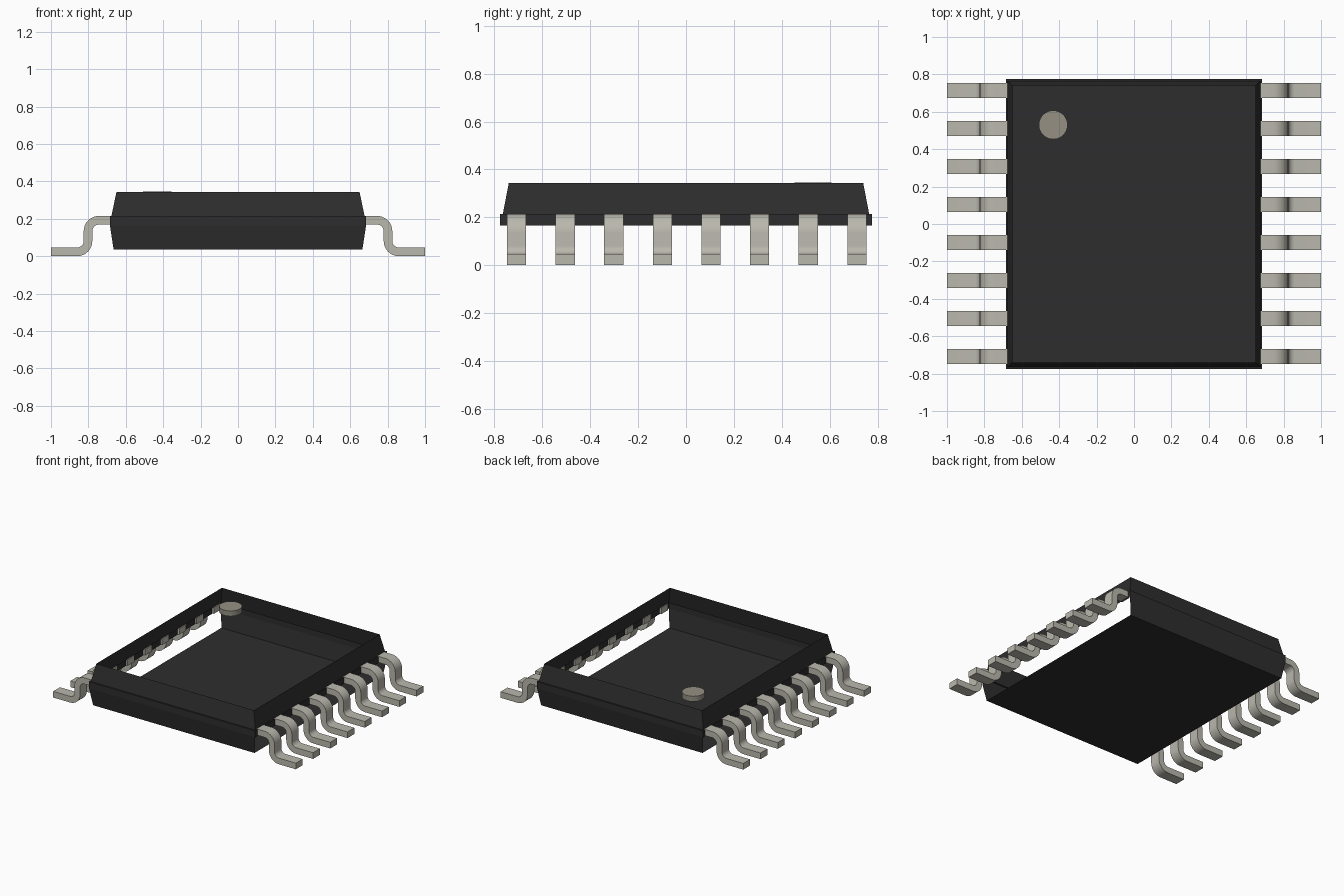
import bpy
import bmesh
from math import cos, sin, radians

cube = bpy.data.objects.get("Cube")
if cube:
    bpy.data.objects.remove(cube)


def material(name, color):
    mat = bpy.data.materials.new(name)
    mat.use_nodes = True
    mat.diffuse_color = (*color, 1)
    mat.node_tree.nodes["Principled BSDF"].inputs["Base Color"].default_value = (*color, 1)
    return mat


def make_object(name, bm, mat):
    mesh = bpy.data.meshes.new(name)
    bm.to_mesh(mesh)
    bm.free()
    mesh.materials.append(mat)
    obj = bpy.data.objects.new(name, mesh)
    bpy.context.collection.objects.link(obj)
    return obj


black = material("black plastic", (0.027, 0.027, 0.027))
metal = material("tinned metal", (0.49, 0.48, 0.42))
grey = material("marker grey", (0.30, 0.28, 0.23))

# Body shell: stacked rectangles, open on top and at the lower long sides
levels = [(0.665, 0.755, 0.035), (0.685, 0.776, 0.165), (0.685, 0.776, 0.213),
          (0.677, 0.765, 0.213), (0.65, 0.74, 0.343)]
bm = bmesh.new()
rings = [[bm.verts.new((sx * x, sy * y, z))
          for sx, sy in ((-1, -1), (1, -1), (1, 1), (-1, 1))]
         for x, y, z in levels]
bm.faces.new(reversed(rings[0]))
for level, (low, high) in enumerate(zip(rings, rings[1:])):
    for side in range(4):
        if level == 0 and side in (1, 3):
            continue
        nxt = (side + 1) % 4
        bm.faces.new((low[side], low[nxt], high[nxt], high[side]))
make_object("body_shell", bm, black)

# Pin one marker disc
bm = bmesh.new()
bmesh.ops.create_cone(bm, cap_ends=True, segments=32, radius1=0.077, radius2=0.077, depth=0.04)
bmesh.ops.translate(bm, verts=bm.verts, vec=(-0.432, 0.53, 0.325))
make_object("pin_one_marker", bm, grey)


# Gull wing lead: S-shaped side profile with two rounded bends
def arc(cx, cz, radius, start, end, steps=8):
    angles = [radians(start + (end - start) * i / steps) for i in range(steps + 1)]
    return [(cx + radius * cos(a), cz + radius * sin(a)) for a in angles]


THICK, INNER = 0.046, 0.035
OUTER = THICK + INNER
upper_c = (0.825 - OUTER, 0.215 - OUTER)
lower_c = (0.825 + INNER, OUTER)
profile = [(0.67, 0.215)] + arc(*upper_c, OUTER, 90, 0) + arc(*lower_c, INNER, 180, 270)
profile += [(1, THICK), (1, 0)] + arc(*lower_c, OUTER, 270, 180)
profile += arc(*upper_c, INNER, 0, 90) + [(0.67, 0.215 - THICK)]


def make_lead(name, side, y, width=0.08):
    bm = bmesh.new()
    face = bm.faces.new([bm.verts.new((side * x, y - width / 2, z)) for x, z in profile])
    ext = bmesh.ops.extrude_face_region(bm, geom=[face], use_keep_orig=True)
    moved = [v for v in ext["geom"] if isinstance(v, bmesh.types.BMVert)]
    bmesh.ops.translate(bm, verts=moved, vec=(0, width, 0))
    bmesh.ops.recalc_face_normals(bm, faces=bm.faces)
    obj = make_object(name, bm, metal)
    bpy.ops.object.select_all(action="DESELECT")
    obj.select_set(True)
    bpy.context.view_layer.objects.active = obj
    bpy.ops.object.shade_smooth_by_angle(angle=radians(35))


for label, side in (("left", 1), ("right", -1)):
    for i in range(8):
        make_lead(f"{label}_lead_{i + 1}", side, (i - 3.5) * 0.203 + 0.003)
